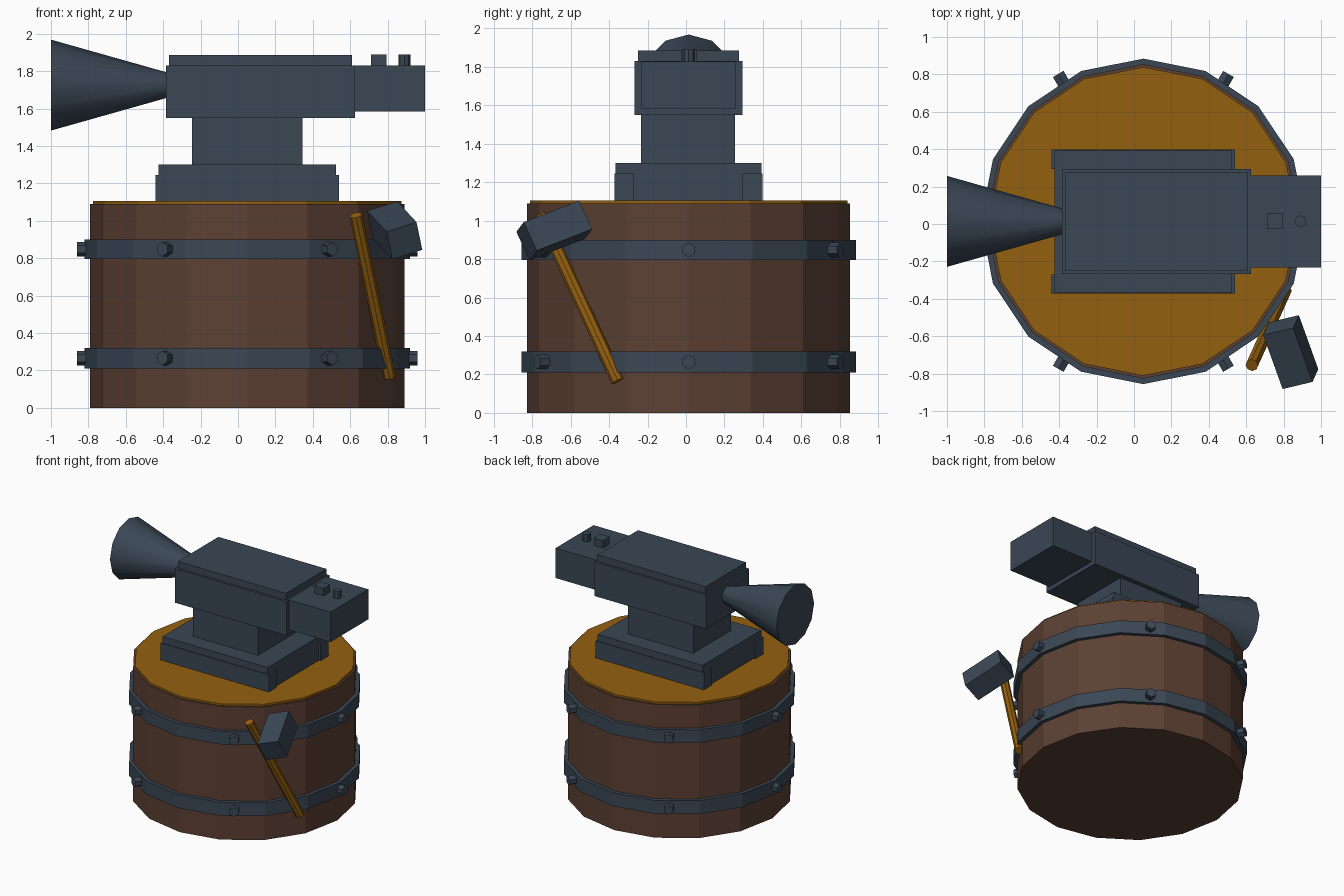
import bpy, math
from mathutils import Vector, Matrix

if "Cube" in bpy.data.objects:
    bpy.data.objects.remove(bpy.data.objects["Cube"])

CX, CY = 0.05, 0.014


def material(name, r, g, b):
    lin = [((c / 255 + 0.055) / 1.055) ** 2.4 for c in (r, g, b)]
    m = bpy.data.materials.new(name)
    m.diffuse_color = (*lin, 1)
    m.use_nodes = True
    m.node_tree.nodes["Principled BSDF"].inputs["Base Color"].default_value = m.diffuse_color
    return m


STEEL = material("dark steel", 58, 71, 85)
WOOD = material("dark brown wood", 92, 64, 51)
GOLD = material("golden wood", 148, 96, 16)


def finish(name, mat):
    o = bpy.context.object
    o.name = o.data.name = name
    o.data.materials.append(mat)
    return o


def box(name, x, y, z, mat=STEEL):
    """Box from its (low, high) range on each axis."""
    bpy.ops.mesh.primitive_cube_add(size=1)
    o = finish(name, mat)
    for v in o.data.vertices:
        v.co = [(lo + hi) / 2 + c * (hi - lo) for c, (lo, hi) in zip(v.co, (x, y, z))]
    return o


def rod(name, p0, p1, r0, r1, sides, mat, turn=0.0):
    """Straight or tapered prism between two points."""
    p0, p1 = Vector(p0), Vector(p1)
    d = p1 - p0
    bpy.ops.mesh.primitive_cone_add(vertices=sides, radius1=r0, radius2=r1, depth=d.length)
    o = finish(name, mat)
    rot = Vector((0, 0, 1)).rotation_difference(d).to_matrix().to_4x4()
    o.data.transform(Matrix.Translation((p0 + p1) / 2) @ rot @ Matrix.Rotation(turn, 4, 'Z'))
    return o


# Stump with its paler cut top
rod("stump", (CX, CY, 0), (CX, CY, 1.09), 0.84, 0.84, 16, WOOD)
rod("stump_top", (CX, CY, 1.08), (CX, CY, 1.105), 0.825, 0.825, 16, GOLD)

# Two iron bands, each with six radial hex bolts
for tag, z0, z1 in (("lower", 0.21, 0.32), ("upper", 0.795, 0.9)):
    rod(tag + "_band", (CX, CY, z0), (CX, CY, z1), 0.87, 0.87, 16, STEEL)
    zc = (z0 + z1) / 2
    for i in range(6):
        a = i * math.pi / 3
        u = Vector((math.cos(a), math.sin(a), 0))
        c = Vector((CX, CY, zc))
        # build along x so that a corner points up, then swing round the stump
        b = rod(f"{tag}_bolt_{i + 1}", (0.845, 0, 0), (0.91, 0, 0), 0.038, 0.038, 6, STEEL, math.pi / 2)
        b.data.transform(Matrix.Translation(c) @ Matrix.Rotation(a, 4, 'Z'))

# Anvil, from the foot up
box("anvil_base", (-0.425, 0.525), (-0.367, 0.393), (1.1, 1.3))
box("front_foot", (-0.44, 0.54), (-0.372, -0.27), (1.1, 1.245))
box("back_foot", (-0.44, 0.54), (0.295, 0.398), (1.1, 1.245))
box("anvil_waist", (-0.245, 0.345), (-0.235, 0.256), (1.29, 1.56))
box("anvil_body", (-0.385, 0.625), (-0.268, 0.293), (1.55, 1.83))
box("anvil_face", (-0.37, 0.61), (-0.25, 0.275), (1.82, 1.885))
box("anvil_heel", (0.6, 1.0), (-0.232, 0.258), (1.583, 1.829))

# Horn, flaring outward
horn = rod("anvil_horn", (-1, CY, 1.725), (-0.38, CY, 1.725), 0.243, 0.068, 12, STEEL)
bpy.ops.object.shade_smooth_by_angle(angle=math.radians(40))

# Square and round pegs on the heel
box("square_peg", (0.71, 0.795), (-0.027, 0.058), (1.82, 1.89))
rod("round_peg", (0.89, CY, 1.82), (0.89, CY, 1.89), 0.032, 0.032, 8, STEEL)

# Hammer leaning against the stump
low, high = Vector((0.81, -0.355, 0.165)), Vector((0.63, -0.755, 1.03))
rod("hammer_handle", low, high, 0.034, 0.034, 8, GOLD)
up = (high - low).normalized()
long = Vector((0.11, -0.29, -0.13))
long = (long - up * long.dot(up)).normalized()
side = up.cross(long)
head = box("hammer_head", (-0.163, 0.163), (-0.086, 0.086), (-0.083, 0.083))
rot = Matrix((long, side, up)).transposed().to_4x4()
head.data.transform(Matrix.Translation((0.838, -0.685, 0.949)) @ rot)
